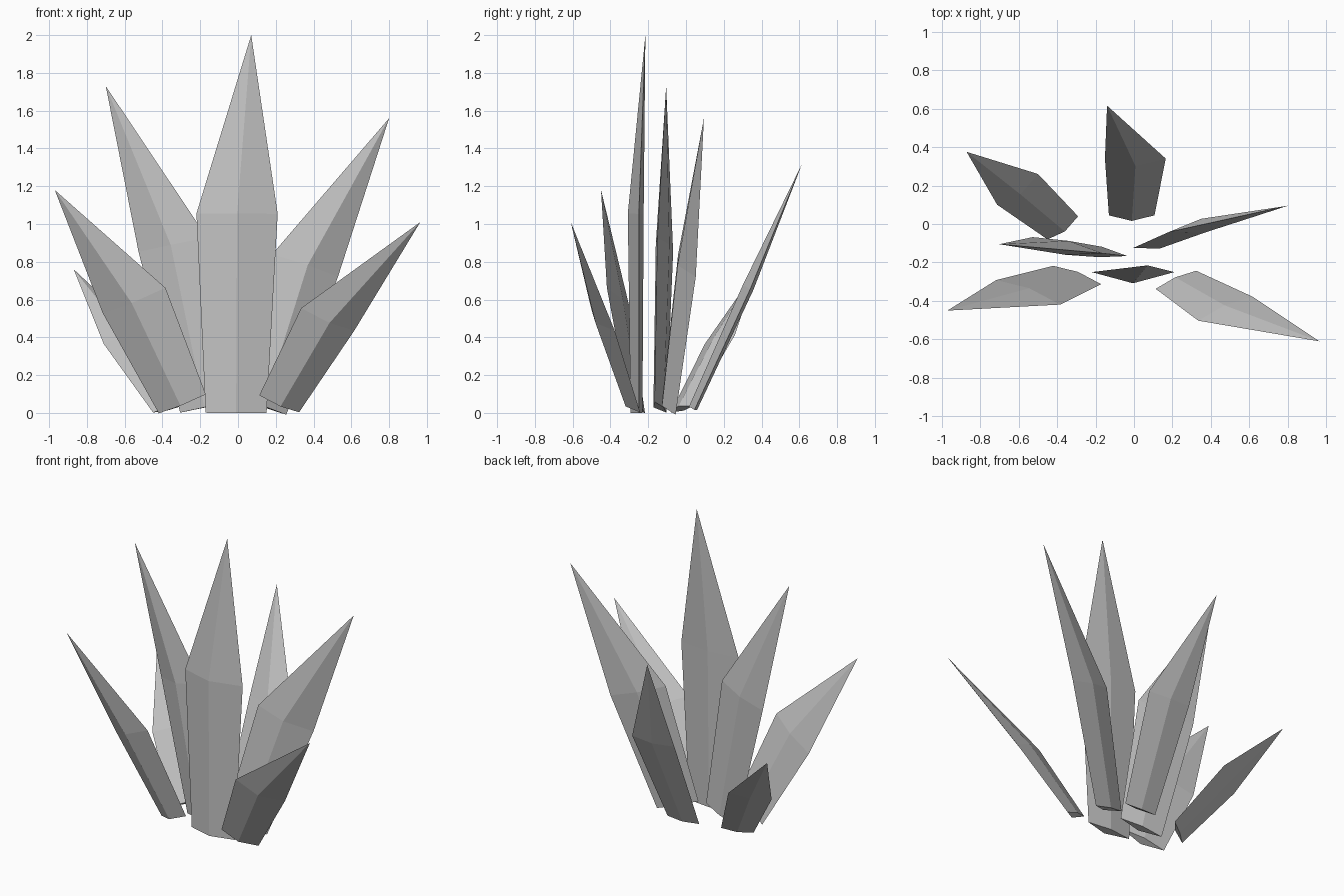
import bpy
import bmesh
import math
from mathutils import Vector

cube = bpy.data.objects.get("Cube")
if cube:
    bpy.data.objects.remove(cube, do_unlink=True)

GREY = (0.55, 0.55, 0.55, 1.0)
leaf_grey = bpy.data.materials.new("leaf_grey")
leaf_grey.use_nodes = True
leaf_grey.diffuse_color = GREY
leaf_grey.node_tree.nodes["Principled BSDF"].inputs["Base Color"].default_value = GREY


def make_leaf(name, base, middle, tip, yaw, half_width):
    """Faceted spike: diamond base ring, wider diamond middle ring, pointed tip."""
    base, middle, tip = Vector(base), Vector(middle), Vector(tip)
    axis = (middle - base).normalized()

    # Across the blade, turned by yaw and square to the stem
    side = Vector((math.cos(math.radians(yaw)), math.sin(math.radians(yaw)), 0))
    side.z = -(axis.x * side.x + axis.y * side.y) / axis.z
    side.normalize()
    front = side.cross(axis)
    if front.y > 0:
        front.negate()

    bm = bmesh.new()

    def ring(centre, width):
        offsets = (-side, front * 0.27, side, front * -0.12)
        return [bm.verts.new(centre + offset * width) for offset in offsets]

    lower = ring(base, half_width * 0.75)
    upper = ring(middle, half_width)
    point = bm.verts.new(tip)
    bm.faces.new(lower)
    for i in range(4):
        j = (i + 1) % 4
        bm.faces.new((lower[i], lower[j], upper[j], upper[i]))
        bm.faces.new((upper[i], upper[j], point))
    bmesh.ops.recalc_face_normals(bm, faces=bm.faces)

    mesh = bpy.data.meshes.new(name)
    bm.to_mesh(mesh)
    bm.free()
    mesh.materials.append(leaf_grey)
    leaf = bpy.data.objects.new(name, mesh)
    bpy.context.collection.objects.link(leaf)
    return leaf


# Tall blades in the middle of the clump
make_leaf("centre_leaf", base=(-0.01, -0.25, 0), middle=(-0.005, -0.25, 1.055),
          tip=(0.07, -0.215, 2), yaw=0, half_width=0.215)
make_leaf("tall_right_leaf", base=(-0.17, -0.135, 0.03), middle=(-0.345, -0.11, 0.89),
          tip=(-0.7, -0.105, 1.73), yaw=-13, half_width=0.19)
make_leaf("tall_left_leaf", base=(0.125, -0.09, 0.035), middle=(0.355, 0.005, 0.78),
          tip=(0.8, 0.095, 1.56), yaw=15, half_width=0.19)

# Short blades leaning forward
make_leaf("front_right_leaf", base=(-0.295, -0.265, 0.048), middle=(-0.55, -0.355, 0.595),
          tip=(-0.97, -0.45, 1.18), yaw=-21, half_width=0.19)
make_leaf("front_left_leaf", base=(0.218, -0.29, 0.048), middle=(0.475, -0.44, 0.495),
          tip=(0.965, -0.61, 1.01), yaw=24, half_width=0.165)

# Blades leaning backward
make_leaf("back_right_leaf", base=(-0.37, -0.02, 0.02), middle=(-0.605, 0.18, 0.39),
          tip=(-0.87, 0.375, 0.76), yaw=37, half_width=0.135)
make_leaf("back_leaf", base=(-0.012, 0.045, 0.02), middle=(0.007, 0.34, 0.66),
          tip=(-0.14, 0.615, 1.32), yaw=0, half_width=0.158)
